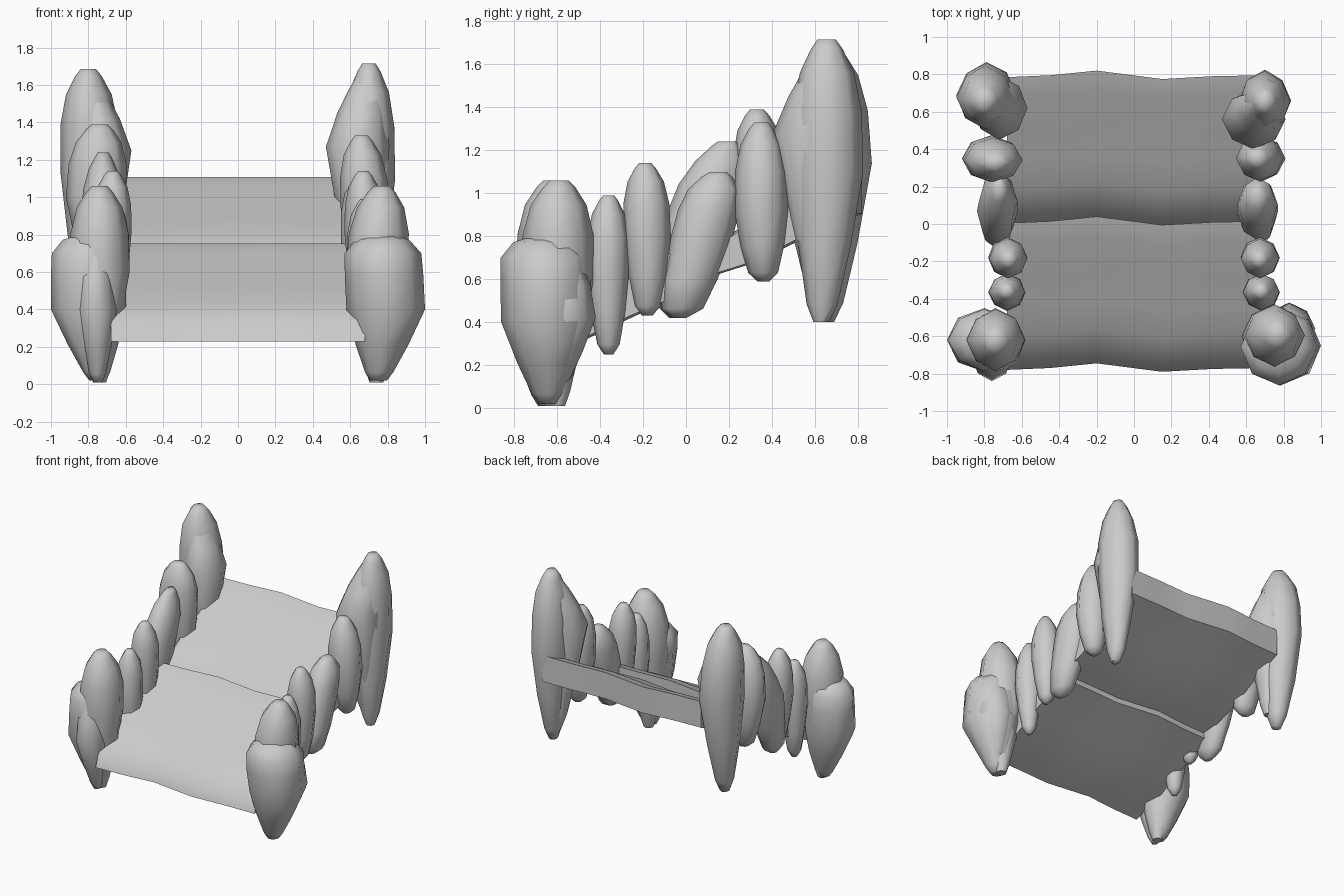
import bpy, bmesh, math, random
from mathutils import Vector

cube = bpy.data.objects.get("Cube")
if cube:
    bpy.data.objects.remove(cube, do_unlink=True)

random.seed(4)
SIDES = 8

stone = bpy.data.materials.new("grey stone")
stone.use_nodes = True
stone.diffuse_color = (0.6, 0.6, 0.6, 1)
stone.node_tree.nodes["Principled BSDF"].inputs["Base Color"].default_value = stone.diffuse_color


def finish(name, bm, angle):
    """Turn a bmesh into a grey object with smooth shading between sharp edges."""
    bmesh.ops.recalc_face_normals(bm, faces=bm.faces)
    mesh = bpy.data.meshes.new(name)
    bm.to_mesh(mesh)
    bm.free()
    mesh.materials.append(stone)
    obj = bpy.data.objects.new(name, mesh)
    bpy.context.collection.objects.link(obj)
    bpy.ops.object.select_all(action="DESELECT")
    obj.select_set(True)
    bpy.context.view_layer.objects.active = obj
    bpy.ops.object.shade_smooth_by_angle(angle=math.radians(angle))


def loft(bm, rings):
    """Bridge closed rings of points and cap both ends."""
    rings = [[bm.verts.new(p) for p in ring] for ring in rings]
    for a, b in zip(rings, rings[1:]):
        for i in range(len(a)):
            j = (i + 1) % len(a)
            bm.faces.new((a[i], a[j], b[j], b[i]))
    bm.faces.new(rings[0])
    bm.faces.new(rings[-1])


def rock(name, foot, belly, peak, radius, taper=0.5, crown=4):
    """Upright spindle stone; low taper fills out the foot, high crown flattens the top."""
    foot, belly, peak = Vector(foot), Vector(belly), Vector(peak)
    levels = [(foot.lerp(belly, t), .22 + .78 * t ** taper) for t in (0, .12, .5, 1)]
    levels += [(belly.lerp(peak, t), 1 - .74 * t ** crown) for t in (.45, .75, .93, 1)]
    rings = []
    for centre, size in levels:
        ring = []
        for i in range(SIDES):
            a = math.tau * i / SIDES
            r = size * (1 - random.uniform(0, .07) * (i % 2))
            ring.append(centre + Vector((radius[0] * math.cos(a) * r, radius[1] * math.sin(a) * r, 0)))
        rings.append(ring)
    bm = bmesh.new()
    loft(bm, rings)
    finish(name, bm, 70)


def ramp_slab(name, shift):
    """Sloping slab with a worn top and a bent underside; its ends wander across the width."""
    profile = ((-.77, .23), (-.73, .34), (-.59, .43), (-.43, .53), (-.29, .585), (-.1, .71),
               (.015, .752), (.015, .548), (-.26, .43), (-.5, .315))
    wander = ((-.68, -.01), (-.45, .0), (-.2, .025), (.15, -.02), (.42, -.005), (.68, .0))
    bm = bmesh.new()
    loft(bm, [[(x, y + dy + shift[0], z + shift[1]) for y, z in profile] for x, dy in wander])
    finish(name, bm, 60)


# Ramp: the same slab twice, the upper one a step further back
ramp_slab("lower_ramp_slab", (0, 0))
ramp_slab("upper_ramp_slab", (.78, .357))

# Front corner stones: a tall one, a broad flat-topped shoulder and a small pointed one per side
rock("left_front_tall_stone", (.74, -.6, .01), (.74, -.6, .6), (.77, -.59, 1.06), (.165, .17), .8)
rock("left_front_shoulder", (.75, -.64, .02), (.79, -.65, .4), (.77, -.66, .8), (.21, .21), .8, 12)
rock("left_front_spur", (.78, -.6, .1), (.83, -.56, .42), (.82, -.57, .76), (.14, .14), .7, 2)
rock("right_front_tall_stone", (-.74, -.62, .01), (-.74, -.62, .6), (-.74, -.62, 1.06), (.16, .17), .8)
rock("right_front_shoulder", (-.75, -.62, .02), (-.8, -.62, .4), (-.8, -.62, .8), (.2, .17), .8, 12)
rock("right_front_spur", (-.75, -.66, .01), (-.76, -.71, .4), (-.76, -.7, .78), (.11, .13), .7, 2)

# Slim stones lining both sides
for side, sign in (("left", 1), ("right", -1)):
    rock(side + "_slim_stone", (sign * .68, -.36, .25), (sign * .68, -.365, .64),
         (sign * .68, -.36, .99), (.1, .1), .45)
    rock(side + "_second_slim_stone", (sign * .67, -.18, .43), (sign * .675, -.18, .8),
         (sign * .67, -.19, 1.14), (.105, .11), .4)

# Leaning stones and the rounder ones behind them
rock("left_leaning_stone", (.66, -.03, .42), (.66, .07, .78), (.66, .15, 1.1), (.11, .145), .25, 5)
rock("right_leaning_stone", (-.73, -.04, .42), (-.73, .07, .88), (-.72, .19, 1.24), (.11, .17), .3, 3)
rock("left_round_stone", (.68, .36, .59), (.68, .35, .92), (.66, .35, 1.33), (.13, .125), .4)
rock("right_round_stone", (-.74, .35, .62), (-.76, .35, 1.0), (-.74, .33, 1.39), (.16, .125), .4)

# Tall rear corner stones, each with an inner bulge that blends up into the peak
rock("left_rear_tall_stone", (.7, .63, .4), (.7, .66, 1.1), (.7, .655, 1.715), (.14, .165), .6)
rock("left_rear_bulge", (.67, .62, .5), (.64, .56, 1.27), (.69, .65, 1.67), (.17, .16), .7, 1.5)
rock("right_rear_tall_stone", (-.79, .65, .4), (-.79, .69, 1.14), (-.8, .66, 1.685), (.16, .175), .6)
rock("right_rear_bulge", (-.74, .62, .5), (-.72, .62, 1.25), (-.78, .65, 1.62), (.15, .17), .7, 1.5)
